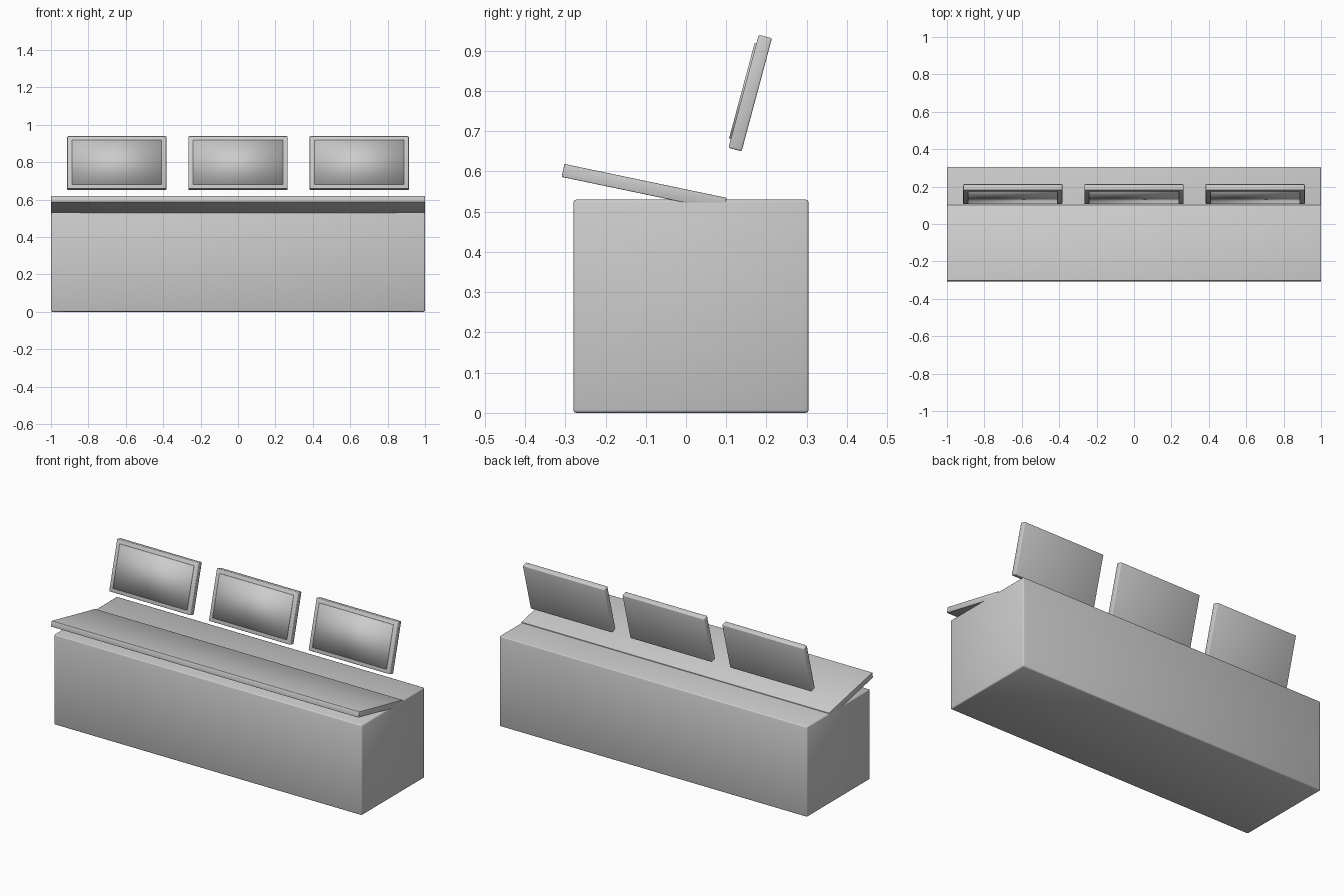
import bpy
import math

if "Cube" in bpy.data.objects:
    bpy.data.objects.remove(bpy.data.objects["Cube"])


def material(name, rgb):
    m = bpy.data.materials.new(name)
    m.diffuse_color = (*rgb, 1.0)
    m.use_nodes = True
    m.node_tree.nodes["Principled BSDF"].inputs["Base Color"].default_value = m.diffuse_color
    return m


GREY = material("light grey", (0.6, 0.6, 0.6))


def box(name, size, centre, tilt=0.0, bevel=0.0):
    """Smooth-shaded box, tilted about x, with small chamfered edges."""
    bpy.ops.mesh.primitive_cube_add(size=1, location=centre,
                                    rotation=(math.radians(tilt), 0, 0))
    ob = bpy.context.object
    ob.name = name
    ob.scale = size
    bpy.ops.object.transform_apply(location=False, rotation=False, scale=True)
    ob.data.materials.append(GREY)
    if bevel:
        mod = ob.modifiers.new("soft edges", 'BEVEL')
        mod.width = bevel
        mod.segments = 2
    bpy.ops.object.shade_smooth()
    return ob


# Console cabinet
box("cabinet", (2.0, 0.585, 0.53), (0, 0.0125, 0.265), bevel=0.007)

# Sloping control panel, its rear edge sunk into the cabinet top
box("control_panel", (2.0, 0.412, 0.033), (0, -0.104, 0.5605), tilt=-11.8, bevel=0.002)

# Three monitors leaning back, each with a thin raised screen
TILT = 15
a = math.radians(TILT)
for label, x in (("left", -0.648), ("middle", 0.0), ("right", 0.648)):
    cy, cz = 0.1595, 0.795
    box(f"{label}_monitor", (0.53, 0.034, 0.291), (x, cy, cz), tilt=-TILT, bevel=0.004)
    d = 0.017  # screen centre lies on the monitor's front plane
    box(f"{label}_screen", (0.48, 0.009, 0.245),
        (x, cy - d * math.cos(a), cz + d * math.sin(a)), tilt=-TILT)
